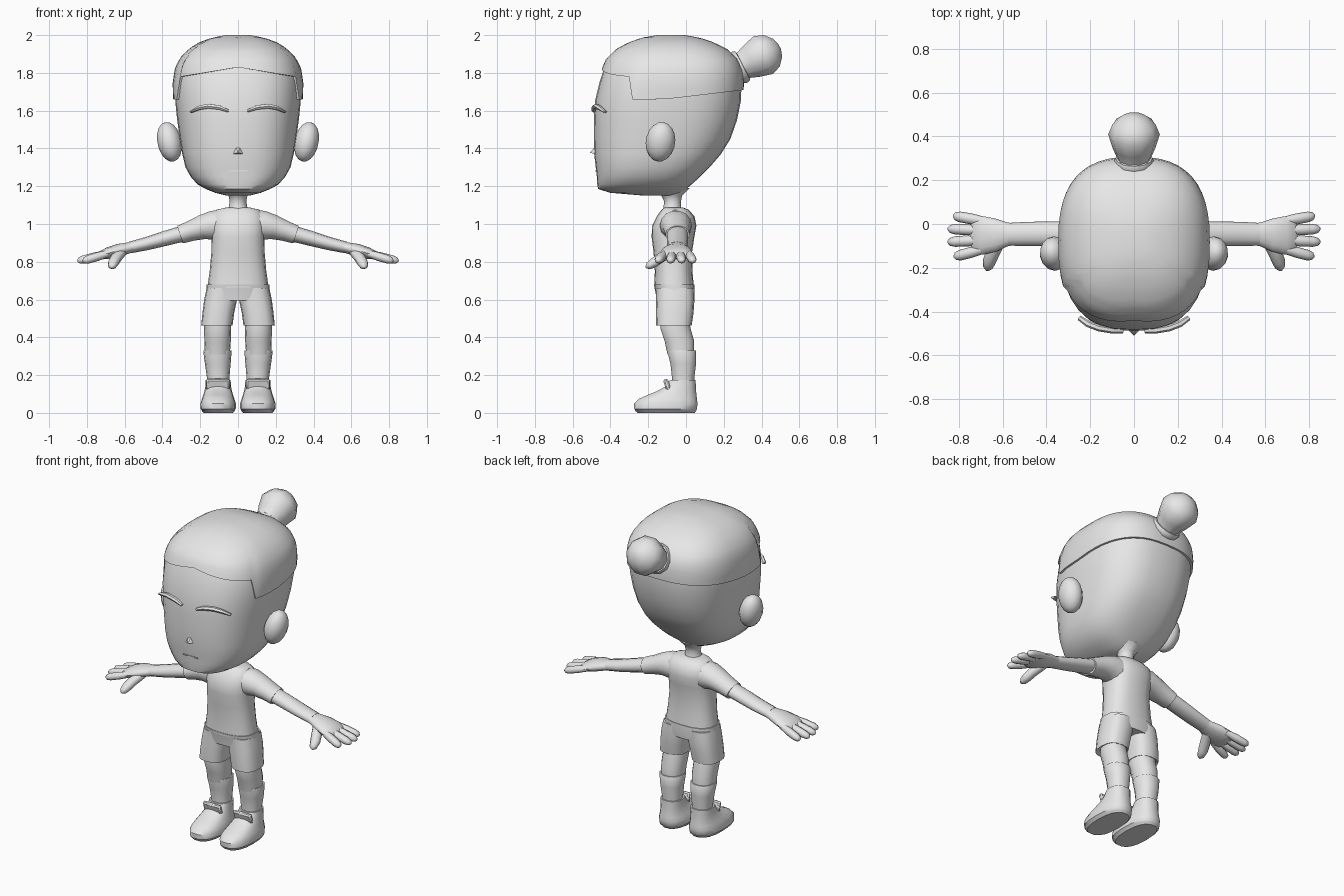
import bpy, bmesh, math
from mathutils import Vector, Matrix

grey = bpy.data.materials.new("plain_grey")
grey.diffuse_color = (0.8, 0.8, 0.8, 1)


def finish(name, bm, mirror=False, angle=40):
    bmesh.ops.recalc_face_normals(bm, faces=bm.faces)
    me = bpy.data.meshes.new(name)
    bm.to_mesh(me)
    bm.free()
    me.materials.append(grey)
    ob = bpy.data.objects.new(name, me)
    bpy.context.collection.objects.link(ob)
    bpy.ops.object.select_all(action='DESELECT')
    ob.select_set(True)
    bpy.context.view_layer.objects.active = ob
    bpy.ops.object.shade_smooth_by_angle(angle=math.radians(angle))
    if mirror:
        m = ob.modifiers.new("mirror", 'MIRROR')
        m.use_mirror_merge = False
    return ob


def loft(name, rings, mirror=False, angle=40):
    """Skin a list of equal-length point rings and cap both ends."""
    bm = bmesh.new()
    vs = [[bm.verts.new(p) for p in r] for r in rings]
    n = len(vs[0])
    for a, b in zip(vs, vs[1:]):
        for i in range(n):
            j = (i + 1) % n
            bm.faces.new((a[i], a[j], b[j], b[i]))
    bm.faces.new(vs[0])
    bm.faces.new(vs[-1])
    return finish(name, bm, mirror, angle)


def oval(a, p):
    """Unit superellipse point at angle a."""
    c, s = math.cos(a), math.sin(a)
    return (math.copysign(abs(c) ** (2 / p), c), math.copysign(abs(s) ** (2 / p), s))


def stack(name, rows, n=16, p=2.4, mirror=False, angle=40):
    """Horizontal sections: z, centre x, half width, front y, back y."""
    rings = []
    for z, cx, hw, yf, yb in rows:
        ring = []
        for i in range(n):
            u, v = oval(2 * math.pi * i / n, p)
            ring.append((cx + hw * u, (yf + yb) / 2 + (yb - yf) / 2 * v, z))
        rings.append(ring)
    return loft(name, rings, mirror, angle)


def tube(name, rows, n=10, mirror=False, angle=50):
    """Sections across a path: x, y, z, side radius, upright radius."""
    pts = [Vector(r[:3]) for r in rows]
    rings = []
    for k, r in enumerate(rows):
        d = (pts[min(k + 1, len(pts) - 1)] - pts[max(k - 1, 0)]).normalized()
        u = d.cross(Vector((0, 0, 1))).normalized()
        v = u.cross(d)
        rings.append([pts[k] + u * r[3] * math.cos(2 * math.pi * i / n)
                      + v * r[4] * math.sin(2 * math.pi * i / n) for i in range(n)])
    return loft(name, rings, mirror, angle)


# Head: z, half width, front y, back y
HEAD = [(1.15, .06, -.22, -.07), (1.165, .12, -.40, -.03), (1.185, .17, -.465, .0),
        (1.21, .215, -.47, .03), (1.25, .25, -.472, .075), (1.30, .278, -.478, .125),
        (1.37, .295, -.486, .185), (1.45, .308, -.488, .235), (1.55, .322, -.488, .27),
        (1.65, .332, -.482, .29), (1.75, .334, -.458, .295), (1.82, .322, -.435, .288),
        (1.87, .298, -.412, .262), (1.92, .25, -.36, .205), (1.955, .19, -.29, .13),
        (1.978, .12, -.215, .055), (1.988, .05, -.14, -.02)]


def head_point(a, z, off=0):
    for lo, hi in zip(HEAD, HEAD[1:]):
        if z <= hi[0] + 1e-6:
            break
    t = (z - lo[0]) / (hi[0] - lo[0])
    hw, yf, yb = [lo[k] + (hi[k] - lo[k]) * t for k in (1, 2, 3)]
    u, v = oval(a, 2.6)
    return Vector(((hw + off) * u, (yf + yb) / 2 + ((yb - yf) / 2 + off) * v, z))


N = 32
loft("head", [[head_point(2 * math.pi * i / N, r[0]) for i in range(N)] for r in HEAD], angle=50)


# Hair cap, low at the sides and back and raised over the forehead
def hairline(a):
    q = head_point(a, 1.75)
    if q.y < -.29:
        return 1.83 - .05 * min(abs(q.x) / .3, 1)
    return 1.66 + .05 * max(0, min((q.y + .1) / .4, 1))


N = 48
rings = []
for k in range(-1, 13):
    t = max(k, 0) / 12
    ring = []
    for i in range(N):
        a = 2 * math.pi * i / N
        lo = hairline(a)
        z = lo + (1.988 - lo) * (1 - (1 - t) ** 1.6)
        q = head_point(a, z, -.02 if k < 0 else .012)
        q.z += .012 * t
        ring.append(q)
    rings.append(ring)
loft("hair_cap", rings, angle=50)

# Hair bun and its tie, tilted up and back
axis = Vector((0, .89, .46))
base = Vector((0, .285, 1.83))
tube("hair_bun", [(*(base + axis * t), r, r) for t, r in
                  [(-.06, .07), (0, .07), (.07, .098), (.14, .118), (.19, .098), (.225, .055), (.237, .015)]], n=10)
tube("hair_tie", [(*(base + axis * t), r, r) for t, r in
                  [(-.022, .06), (-.018, .085), (0, .092), (.018, .085), (.022, .06)]], n=12)

# Ears
bm = bmesh.new()
bmesh.ops.create_uvsphere(bm, u_segments=14, v_segments=9, radius=1)
bmesh.ops.transform(bm, verts=bm.verts, matrix=Matrix.Translation((.363, -.135, 1.435))
                    @ Matrix.Rotation(math.radians(12), 4, 'Y') @ Matrix.Rotation(math.radians(-8), 4, 'X')
                    @ Matrix.Diagonal((.065, .078, .107, 1)))
finish("ear", bm, True, 60)

# Eyebrows
tube("eyebrow", [(.05, -.487, 1.598, .012, .008), (.10, -.485, 1.617, .015, .013),
                 (.16, -.475, 1.624, .015, .014), (.21, -.456, 1.614, .015, .012),
                 (.25, -.428, 1.593, .012, .006)], n=6, mirror=True, angle=30)

# Nose and mouth
bm = bmesh.new()
ring = [bm.verts.new(q) for q in [(-.03, -.48, 1.37), (.03, -.48, 1.37), (.012, -.48, 1.41), (-.012, -.48, 1.41)]]
tip = bm.verts.new((0, -.51, 1.378))
bm.faces.new(ring)
for i in range(4):
    bm.faces.new((ring[i], ring[(i + 1) % 4], tip))
finish("nose", bm)
bm = bmesh.new()
bmesh.ops.create_cube(bm, size=1, matrix=Matrix.Translation((0, -.476, 1.282)) @ Matrix.Diagonal((.1, .008, .006, 1)))
finish("mouth", bm)

# Neck, shirt and sleeves
stack("neck", [(1.04, 0, .07, -.14, -.005), (1.085, 0, .05, -.12, -.025), (1.12, 0, .044, -.115, -.027),
               (1.15, 0, .05, -.13, -.02), (1.19, 0, .085, -.17, .02)], n=12, p=2)
stack("shirt", [(.665, 0, .162, -.168, .042), (.75, 0, .15, -.165, .034), (.85, 0, .141, -.172, .032),
                (.93, 0, .14, -.182, .044), (.99, 0, .145, -.18, .055), (1.04, 0, .14, -.155, .045),
                (1.075, 0, .115, -.13, .015), (1.087, 0, .065, -.115, -.015)], n=20, p=2.5)
tube("sleeve", [(.08, -.055, .99, .085, .088), (.14, -.053, .993, .085, .078), (.19, -.05, .983, .075, .066),
                (.25, -.047, .963, .068, .055), (.305, -.045, .944, .064, .05), (.304, -.045, .944, .052, .04)],
     n=14, mirror=True)

# Arms, palms, fingers and thumbs
tube("arm", [(.27, -.045, .955, .056, .043), (.38, -.045, .925, .056, .04), (.48, -.045, .897, .055, .035),
             (.57, -.047, .876, .052, .031)], n=12, mirror=True)
tube("palm", [(.55, -.047, .88, .05, .029), (.58, -.047, .873, .055, .03), (.63, -.05, .862, .075, .034),
              (.69, -.052, .845, .088, .031), (.73, -.052, .833, .08, .022), (.745, -.052, .829, .05, .01)],
     n=14, mirror=True)
for k, (y0, x1, y1) in enumerate([(.012, .825, .038), (-.03, .85, -.022), (-.073, .85, -.082), (-.113, .822, -.15)]):
    rows = []
    for t, r in [(0, .02), (.45, .025), (.8, .024), (.94, .018), (1, .006)]:
        rows.append((.68 + (x1 - .68) * t, y0 + (y1 - y0) * t, .846 - .042 * t, r, r * .92))
    tube("finger_%d" % (k + 1), rows, n=8, mirror=True, angle=60)
tube("thumb", [(.615, -.075, .855, .03, .026), (.645, -.135, .82, .031, .027), (.66, -.17, .795, .03, .026),
               (.667, -.198, .778, .023, .02), (.67, -.212, .77, .007, .006)], n=8, mirror=True, angle=60)

# Shorts: a hip band and two legs
stack("shorts_hips", [(.595, 0, .168, -.155, .042), (.63, 0, .17, -.16, .046), (.68, 0, .166, -.17, .045)],
      n=20, p=2.6)
stack("shorts_leg", [(.475, .112, .06, -.12, .0), (.462, .112, .083, -.158, .03), (.53, .104, .084, -.16, .04),
                     (.60, .092, .087, -.158, .045), (.66, .084, .082, -.158, .044)],
      n=16, p=2.6, mirror=True)

# Legs and socks
stack("leg", [(.31, .109, .066, -.1, .045), (.38, .108, .07, -.115, .045), (.45, .108, .072, -.138, .025),
              (.50, .108, .07, -.13, .02)], n=14, p=2.2, mirror=True)
stack("sock", [(.12, .105, .06, -.075, .045), (.19, .105, .06, -.076, .046), (.26, .107, .068, -.084, .055),
               (.325, .109, .075, -.1, .056), (.33, .109, .073, -.1, .053)], n=14, p=2.2, mirror=True)

# Shoes with a raised tongue
stack("shoe", [(.008, .105, .08, -.262, .05), (.02, .105, .093, -.276, .06), (.05, .105, .094, -.277, .063),
               (.075, .105, .086, -.25, .06), (.095, .105, .079, -.205, .057), (.115, .105, .073, -.155, .055),
               (.14, .105, .068, -.11, .053), (.175, .105, .066, -.085, .052)], n=18, p=2.4, mirror=True)
stack("shoe_sole", [(0, .105, .078, -.258, .048), (.012, .105, .09, -.272, .058)], n=18, p=2.4, mirror=True)
bm = bmesh.new()
bmesh.ops.create_cube(bm, size=1, matrix=Matrix.Translation((.107, -.1, .148))
                      @ Matrix.Rotation(math.radians(18), 4, 'X') @ Matrix.Diagonal((.122, .026, .066, 1)))
bmesh.ops.bevel(bm, geom=bm.edges[:], offset=.008, segments=1, affect='EDGES')
finish("shoe_tongue", bm, True)
